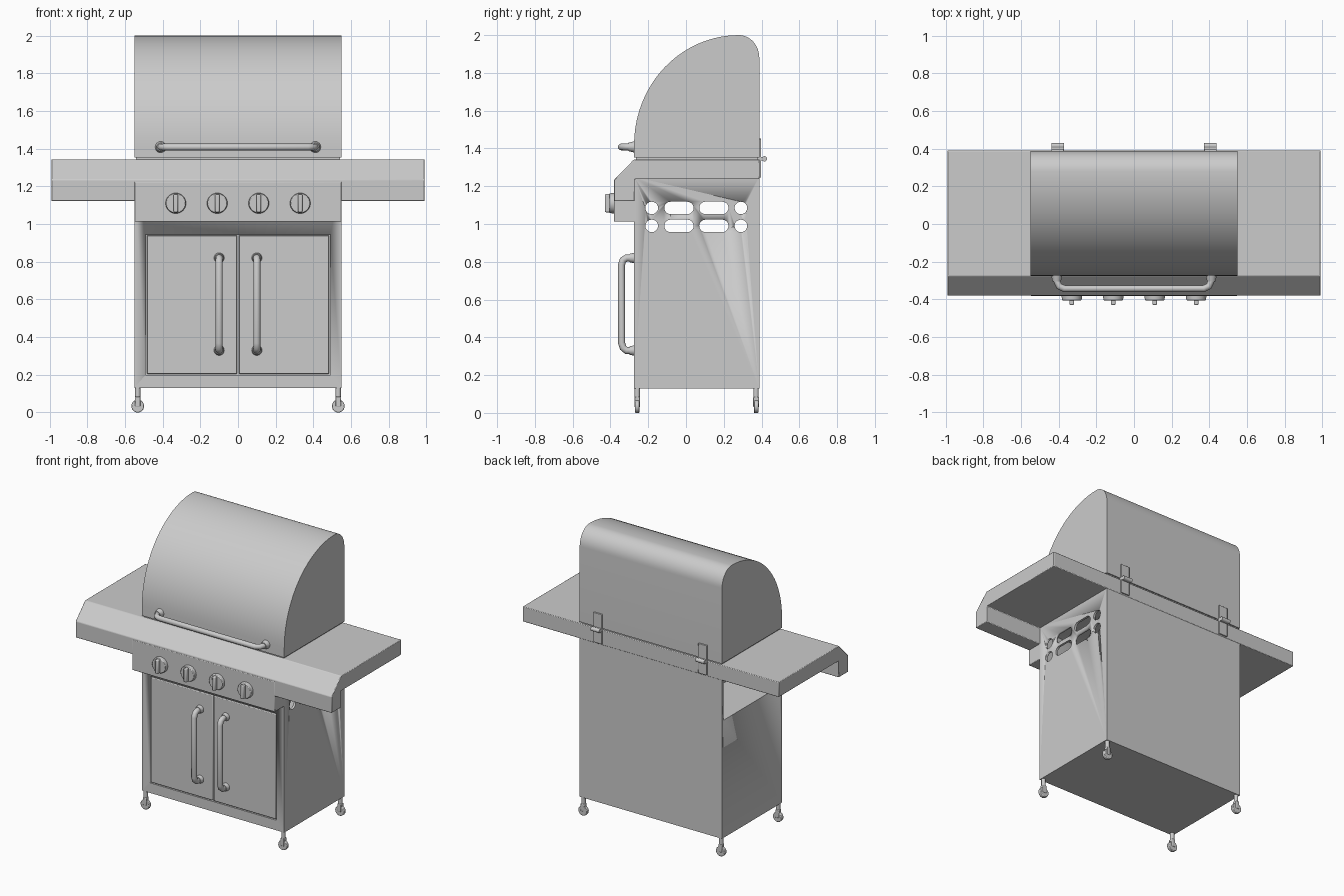
import bpy, bmesh, math
from mathutils import Vector

if "Cube" in bpy.data.objects:
    bpy.data.objects.remove(bpy.data.objects["Cube"], do_unlink=True)

steel = bpy.data.materials.new("brushed grey")
steel.use_nodes = True
GREY = (0.6, 0.6, 0.6, 1.0)
steel.diffuse_color = GREY
next(n for n in steel.node_tree.nodes if n.type == 'BSDF_PRINCIPLED').inputs["Base Color"].default_value = GREY


def finish(bm, name, bevel=0.0, smooth=0.6):
    bmesh.ops.recalc_face_normals(bm, faces=bm.faces)
    me = bpy.data.meshes.new(name)
    bm.to_mesh(me)
    bm.free()
    me.materials.append(steel)
    ob = bpy.data.objects.new(name, me)
    bpy.context.collection.objects.link(ob)
    if bevel:
        mod = ob.modifiers.new("soft edges", 'BEVEL')
        mod.width = bevel
        mod.segments = 2
        mod.limit_method = 'ANGLE'
    bpy.ops.object.select_all(action='DESELECT')
    ob.select_set(True)
    bpy.context.view_layer.objects.active = ob
    bpy.ops.object.shade_smooth_by_angle(angle=smooth)
    return ob


def box(name, x, y, z, bevel=0.0):
    """Box from (min, max) ranges."""
    bm = bmesh.new()
    bmesh.ops.create_cube(bm, size=1)
    for v in bm.verts:
        v.co = [r[0] + (c + 0.5) * (r[1] - r[0]) for c, r in zip(v.co, (x, y, z))]
    return finish(bm, name, bevel)


def extrude_x(name, profile, x0, x1, bevel=0.0):
    """Extrude a (y, z) outline along x."""
    bm = bmesh.new()
    face = bm.faces.new([bm.verts.new((x0, y, z)) for y, z in profile])
    res = bmesh.ops.extrude_face_region(bm, geom=[face])
    verts = [e for e in res["geom"] if isinstance(e, bmesh.types.BMVert)]
    bmesh.ops.translate(bm, verts=verts, vec=(x1 - x0, 0, 0))
    return finish(bm, name, bevel)


def rod(name, a, b, r1, r2=None, bevel=0.0, sides=24):
    """Cylinder or cone between two points."""
    a, b = Vector(a), Vector(b)
    bm = bmesh.new()
    bmesh.ops.create_cone(bm, cap_ends=True, segments=sides, radius1=r1,
                          radius2=r1 if r2 is None else r2, depth=(b - a).length)
    turn = (b - a).to_track_quat('Z', 'Y').to_matrix()
    for v in bm.verts:
        v.co = turn @ v.co + (a + b) / 2
    return finish(bm, name, bevel)


def tube(name, points, radius):
    cu = bpy.data.curves.new(name, 'CURVE')
    cu.dimensions = '3D'
    cu.bevel_depth = radius
    cu.bevel_resolution = 4
    cu.use_fill_caps = True
    sp = cu.splines.new('POLY')
    sp.points.add(len(points) - 1)
    for p, co in zip(sp.points, points):
        p.co = (*co, 1)
    cu.materials.append(steel)
    ob = bpy.data.objects.new(name, cu)
    bpy.context.collection.objects.link(ob)
    return ob


def cut(target, cutter):
    mod = target.modifiers.new("cut", 'BOOLEAN')
    mod.object = cutter
    mod.operation = 'DIFFERENCE'
    mod.solver = 'EXACT'
    bpy.context.view_layer.objects.active = target
    bpy.ops.object.modifier_apply(modifier=mod.name)
    bpy.data.objects.remove(cutter, do_unlink=True)


# Cabinet with door recess, vented upper bay and one open side
W, FRONT, BACK = 0.55, -0.275, 0.388
cabinet = box("cabinet", (-W, W), (FRONT, BACK), (0.13, 1.25))
cut(cabinet, box("recess", (-0.49, 0.49), (-0.4, FRONT + 0.015), (0.2, 0.945)))
cut(cabinet, box("bay", (-0.7, 0.535), (-0.255, 0.372), (0.952, 1.21)))


def slot(y0, y1, z, r=0.033, n=10):
    pts = []
    for cy, start in ((y1 - r, -0.5), (y0 + r, 0.5)):
        for i in range(n + 1):
            a = math.pi * (start + i / n)
            pts.append((cy + r * math.cos(a), z + r * math.sin(a)))
    return pts


for z in (0.99, 1.085):
    for y0, y1 in ((-0.215, -0.148), (-0.115, 0.04), (0.07, 0.225), (0.257, 0.324)):
        cut(cabinet, extrude_x("vent", slot(y0, y1, z), 0.5, 0.6))

# Doors and their handles
for side, label in ((1, "left"), (-1, "right")):
    xs = sorted((side * 0.004, side * 0.484))
    box(label + "_door", xs, (FRONT, FRONT + 0.02), (0.205, 0.94), 0.005)
    x = side * 0.1
    path = [(-0.27, 0.82), (-0.315, 0.82), (-0.333, 0.81), (-0.341, 0.785),
            (-0.341, 0.37), (-0.333, 0.345), (-0.315, 0.33), (-0.27, 0.33)]
    tube(label + "_door_handle", [(x, y, z) for y, z in path], 0.019)
    for z in (0.33, 0.82):
        rod(label + "_handle_mount", (x, FRONT + 0.003, z), (x, -0.3, z), 0.028, 0.022)

# Worktop with chamfered front lip and side shelves
extrude_x("worktop", [(-0.38, 1.122), (-0.38, 1.235), (-0.275, 1.342), (0.39, 1.342),
                      (0.39, 1.237), (-0.272, 1.237), (-0.272, 1.122)], -0.99, 0.99, 0.004)

# Control panel and knobs
box("control_panel", (-W, W), (-0.381, -0.26), (1.012, 1.225), 0.004)
for i in range(4):
    x = -0.33 + 0.22 * i
    rod("knob", (x, -0.375, 1.11), (x, -0.405, 1.11), 0.055, 0.052, 0.004, 32)
    box("knob_grip", (x - 0.012, x + 0.012), (-0.43, -0.4), (1.062, 1.158), 0.006)

# Rounded lid
lid = [(BACK, 1.352), (FRONT, 1.352)]
for i in range(21):
    a = math.pi / 2 * i / 20
    lid.append((0.28 - 0.555 * math.cos(a), 1.42 + 0.58 * math.sin(a)))
for i in range(1, 13):
    a = math.pi / 2 * i / 12
    lid.append((0.28 + 0.108 * math.sin(a), 1.88 + 0.12 * math.cos(a)))
extrude_x("lid", lid, -W, W)
box("lid_seam", (-0.54, 0.54), (-0.265, 0.38), (1.335, 1.36))

# Lid handle
half = [(0.41, -0.265), (0.41, -0.3), (0.398, -0.33), (0.37, -0.343)]
tube("lid_handle", [(x, y, 1.408) for x, y in half]
     + [(-x, y, 1.408) for x, y in reversed(half)], 0.018)
for x in (-0.41, 0.41):
    rod("lid_handle_mount", (x, -0.265, 1.408), (x, -0.305, 1.408), 0.032, 0.022)

# Hinges on the back
for x in (-0.405, 0.405):
    xs = (x - 0.033, x + 0.033)
    box("hinge_plate", xs, (0.38, 0.398), (1.245, 1.452), 0.002)
    box("hinge_leaf", xs, (0.39, 0.415), (1.335, 1.355))
    rod("hinge_pin", (xs[0], 0.415, 1.345), (xs[1], 0.415, 1.345), 0.014)

# Casters
for x in (-0.532, 0.532):
    for y in (-0.258, 0.371):
        rod("caster_stem", (x, y, 0.06), (x, y, 0.135), 0.014)
        box("caster_fork", (x - 0.014, x + 0.014), (y - 0.015, y + 0.015), (0.03, 0.085), 0.004)
        rod("caster_wheel", (x, y - 0.012, 0.034), (x, y + 0.012, 0.034), 0.034, bevel=0.004)
